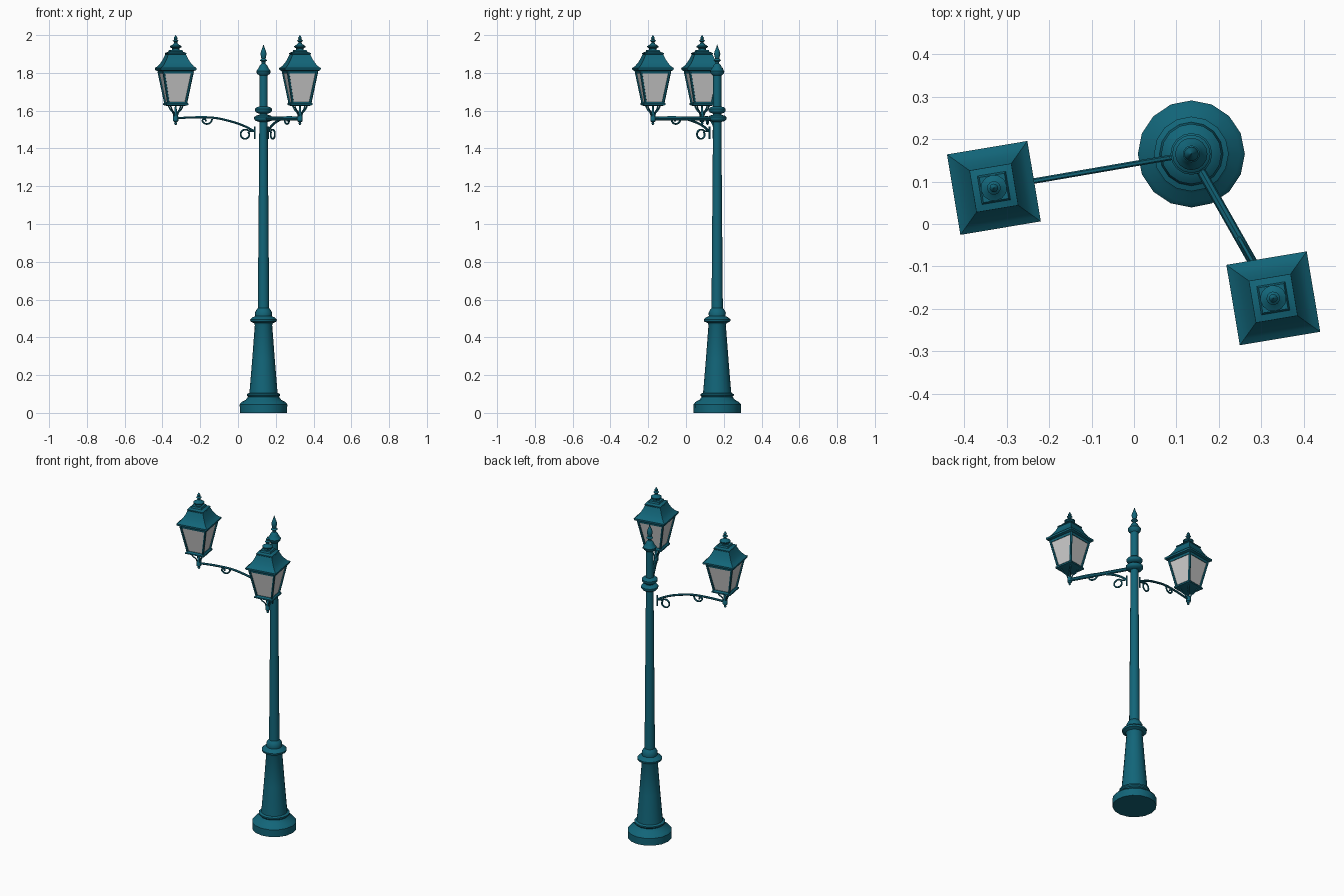
import bpy
import bmesh
import math
from mathutils import Vector, Matrix

cube = bpy.data.objects.get("Cube")
if cube:
    bpy.data.objects.remove(cube, do_unlink=True)


def material(name, rgb, rough):
    m = bpy.data.materials.new(name)
    m.use_nodes = True
    m.diffuse_color = (*rgb, 1)
    node = m.node_tree.nodes["Principled BSDF"]
    node.inputs["Base Color"].default_value = (*rgb, 1)
    node.inputs["Roughness"].default_value = rough
    return m


TEAL = material("teal_paint", (0.006, 0.13, 0.19), 0.5)
GLASS = material("frosted_glass", (0.6, 0.6, 0.6), 0.4)


def finish(name, mesh, mat, matrix):
    mesh.materials.clear()
    mesh.materials.append(mat)
    ob = bpy.data.objects.new(name, mesh)
    bpy.context.collection.objects.link(ob)
    ob.matrix_world = matrix
    bpy.ops.object.select_all(action="DESELECT")
    ob.select_set(True)
    bpy.context.view_layer.objects.active = ob
    bpy.ops.object.shade_smooth_by_angle(angle=math.radians(40))
    return ob


def lathe(name, profile, sides, mat, matrix):
    """Stack rings of (radius, height); four sides take half widths instead."""
    bm = bmesh.new()
    grow, turn = (math.sqrt(2), math.pi / 4) if sides == 4 else (1, 0)
    rings = []
    for r, z in profile:
        rings.append([bm.verts.new((r * grow * math.cos(turn + math.tau * i / sides),
                                    r * grow * math.sin(turn + math.tau * i / sides), z))
                      for i in range(sides)])
    for a, b in zip(rings, rings[1:]):
        for i in range(sides):
            j = (i + 1) % sides
            bm.faces.new((a[i], a[j], b[j], b[i]))
    bm.faces.new(rings[0][::-1])
    bm.faces.new(rings[-1])
    mesh = bpy.data.meshes.new(name)
    bm.to_mesh(mesh)
    bm.free()
    return finish(name, mesh, mat, matrix)


def tubes(name, paths, radius, matrix, resolution=1, smooth=False):
    """Round rods along one or more paths."""
    cu = bpy.data.curves.new(name, "CURVE")
    cu.dimensions = "3D"
    cu.bevel_depth = radius
    cu.bevel_resolution = resolution
    cu.use_fill_caps = True
    cu.resolution_u = 4
    for path in paths:
        if smooth:
            sp = cu.splines.new("BEZIER")
            sp.bezier_points.add(len(path) - 1)
            for p, co in zip(sp.bezier_points, path):
                p.co = co
                p.handle_left_type = p.handle_right_type = "AUTO"
        else:
            sp = cu.splines.new("POLY")
            sp.points.add(len(path) - 1)
            for p, co in zip(sp.points, path):
                p.co = (*co, 1)
    tmp = bpy.data.objects.new(name + "_path", cu)
    bpy.context.collection.objects.link(tmp)
    bpy.context.view_layer.update()
    dg = bpy.context.evaluated_depsgraph_get()
    mesh = bpy.data.meshes.new_from_object(tmp.evaluated_get(dg))
    bpy.data.objects.remove(tmp, do_unlink=True)
    return finish(name, mesh, TEAL, matrix)


def arc(x, z, r0, r1, start, end, n=14):
    """Arc or spiral in the x-z plane, angles in degrees."""
    out = []
    for i in range(n + 1):
        t = i / n
        a = math.radians(start + (end - start) * t)
        r = r0 + (r1 - r0) * t
        out.append((x + r * math.cos(a), 0, z + r * math.sin(a)))
    return out


POST = Vector((0.135, 0.165, 0))
post_at = Matrix.Translation(POST)

# Post: moulded foot, tapered shaft, collars and finial
lathe("post_foot", [(0.125, 0), (0.126, 0.045), (0.115, 0.058), (0.093, 0.07), (0.082, 0.085),
                    (0.088, 0.092), (0.088, 0.1), (0.075, 0.106), (0.073, 0.125), (0.06, 0.28),
                    (0.046, 0.465), (0.05, 0.475), (0.069, 0.484), (0.071, 0.495),
                    (0.058, 0.506), (0.044, 0.512), (0.046, 0.53), (0.038, 0.545),
                    (0.03, 0.555)], 16, TEAL, post_at)
lathe("post_shaft", [(0.03, 0.55), (0.022, 1.54), (0.022, 1.80)], 16, TEAL, post_at)
for z, r in ((1.56, 0.049), (1.604, 0.045)):
    lathe("post_collar", [(0.022, z - 0.02), (r * 0.85, z - 0.014), (r, z - 0.005),
                          (r, z + 0.006), (r * 0.8, z + 0.014), (0.022, z + 0.018)],
          16, TEAL, post_at)
lathe("post_finial", [(0.022, 1.785), (0.035, 1.797), (0.038, 1.81), (0.03, 1.82), (0.024, 1.83),
                      (0.02, 1.84), (0.01, 1.85), (0.01, 1.858), (0.02, 1.866), (0.011, 1.875),
                      (0.013, 1.885), (0.017, 1.9), (0.013, 1.915), (0.005, 1.935),
                      (0.001, 1.95)], 16, TEAL, post_at)


def bracket(prefix, tip, with_bar):
    """Scrolled arm in a local frame: x runs from post to lantern."""
    d = tip - POST
    length = d.length
    m = post_at @ Matrix.Rotation(math.atan2(d.y, d.x), 4, "Z")
    rise = [(0.047, 1.49), (length * 0.24, 1.523), (length * 0.42, 1.549),
            (length * 0.56, 1.562), (length * 0.75, 1.565), (length, 1.56)]
    tubes(prefix + "_scroll_arm", [[(x, 0, z) for x, z in rise]], 0.0065, m, smooth=True)
    # Wall strap, large ring and the curl under the arm
    tubes(prefix + "_strap", [[(0.047, 0, 1.45), (0.047, 0, 1.515)]], 0.005, m)
    tubes(prefix + "_scrolls",
          [[(0.047, 0, 1.49)] + arc(0.098, 1.474, 0.027, 0.021, 140, -220, 18),
           arc(length * 0.65, 1.556, 0.03, 0.024, 180, 330)
           + arc(length * 0.65 + 0.011, 1.546, 0.011, 0.008, 0, 200, 8)],
          0.005, m)
    if with_bar:
        tubes(prefix + "_bar", [[(0, 0, 1.558), (length, 0, 1.558)]], 0.011, m, 2)


def lantern(prefix, tip):
    m = Matrix.Translation(tip) @ Matrix.Rotation(math.radians(9.5), 4, "Z")
    # Pendant knob and four curved supports
    lathe(prefix + "_knob", [(0.002, 1.523), (0.008, 1.53), (0.005, 1.537), (0.014, 1.545),
                             (0.014, 1.57), (0.008, 1.58), (0.004, 1.632)], 12, TEAL, m)
    legs = []
    for k in range(4):
        a = math.radians(45 + 90 * k)
        legs.append([(r * math.cos(a), r * math.sin(a), z) for r, z in
                     ((0.008, 1.565), (0.018, 1.59), (0.034, 1.605), (0.05, 1.632))])
    tubes(prefix + "_supports", legs, 0.004, m, smooth=True)
    # Base tray, glass body and corner frame
    lathe(prefix + "_tray", [(0.045, 1.626), (0.058, 1.63), (0.058, 1.638), (0.051, 1.646)],
          4, TEAL, m)
    lathe(prefix + "_glass", [(0.046, 1.644), (0.077, 1.806)], 4, GLASS, m)
    bars = [[(sx * 0.047, sy * 0.047, 1.64), (sx * 0.078, sy * 0.078, 1.808)]
            for sx in (-1, 1) for sy in (-1, 1)]
    tubes(prefix + "_frame", bars, 0.007, m)
    lathe(prefix + "_top_rail", [(0.078, 1.796), (0.083, 1.812)], 4, TEAL, m)
    # Flared roof, square vent and turned finial
    lathe(prefix + "_roof", [(0.08, 1.808), (0.095, 1.815), (0.096, 1.826), (0.083, 1.835),
                             (0.07, 1.852), (0.058, 1.873), (0.048, 1.897)], 4, TEAL, m)
    lathe(prefix + "_vent", [(0.044, 1.895), (0.05, 1.9), (0.05, 1.905), (0.034, 1.912),
                             (0.03, 1.922)], 4, TEAL, m)
    lathe(prefix + "_finial", [(0.02, 1.918), (0.02, 1.93), (0.031, 1.936), (0.031, 1.942),
                               (0.016, 1.95), (0.009, 1.958), (0.009, 1.964), (0.016, 1.97),
                               (0.008, 1.977), (0.01, 1.985), (0.001, 2.0)], 12, TEAL, m)


for side, tip, with_bar in (("right", Vector((-0.33, 0.085, 0)), False),
                            ("left", Vector((0.328, -0.175, 0)), True)):
    bracket(side, tip, with_bar)
    lantern(side + "_lantern", tip)
